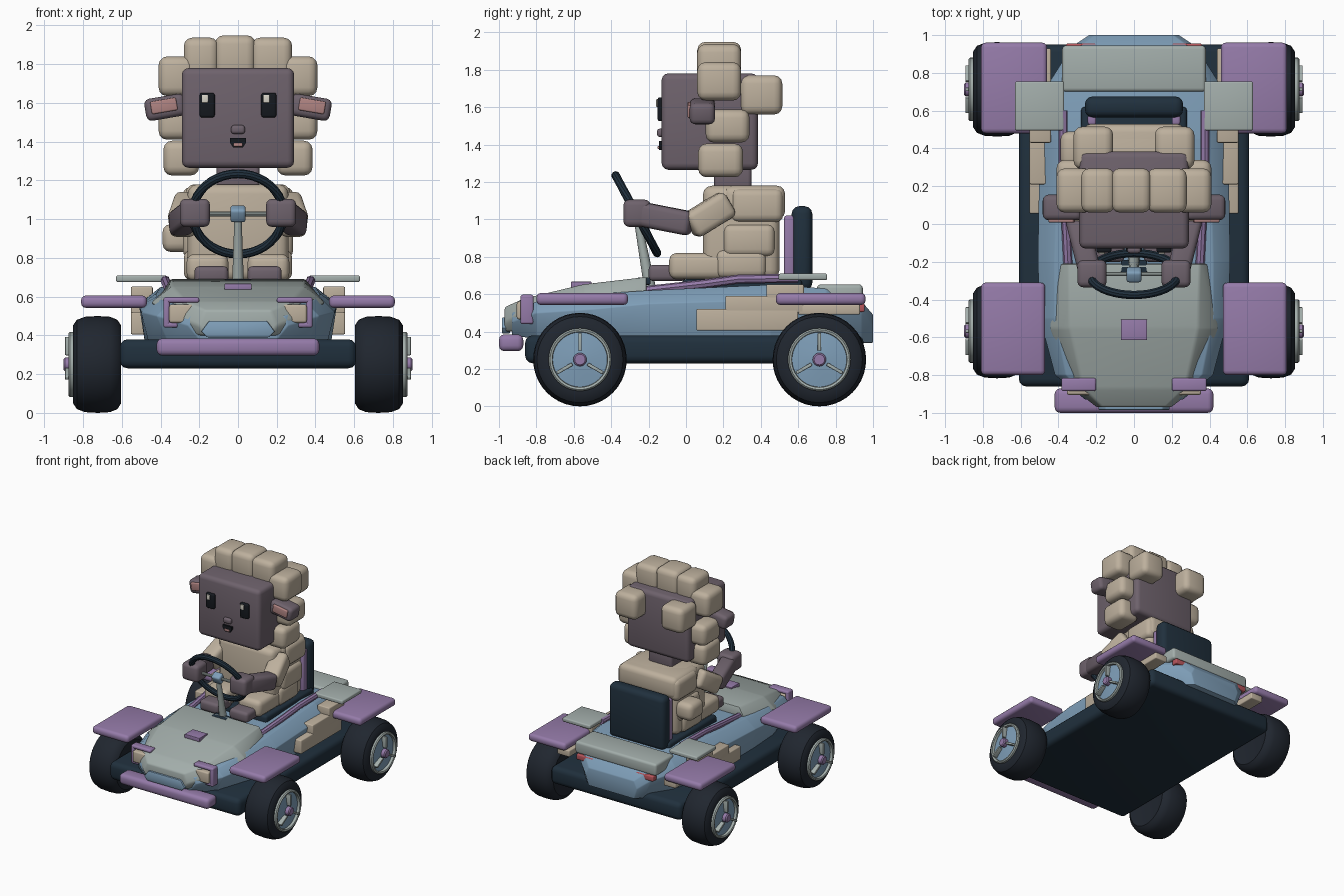
import bpy, bmesh, math
from mathutils import Matrix, Vector

if "Cube" in bpy.data.objects:
    bpy.data.objects.remove(bpy.data.objects["Cube"])


def color(name, hexa):
    rgb = [int(hexa[i:i + 2], 16) / 255 for i in (0, 2, 4)]
    m = bpy.data.materials.new(name)
    m.diffuse_color = [c / 12.92 if c < .04 else ((c + .055) / 1.055) ** 2.4 for c in rgb] + [1]
    m.use_nodes = True
    m.node_tree.nodes["Principled BSDF"].inputs["Base Color"].default_value = m.diffuse_color
    return m


NAVY, BLUE = color("navy", "20303d"), color("blue", "7f9fb9")
PURPLE, GRAY = color("purple", "957ba9"), color("gray", "a3aeab")
WOOL, SKIN = color("wool", "bdb09d"), color("skin", "6e626c")
PINK, RED, BLACK = color("pink", "b08482"), color("red", "b8565c"), color("black", "15191f")
TIRE, WHITE = color("tire", "20262f"), color("white", "d8d4c8")


def finish(name, bm, mat, matrix=None):
    bmesh.ops.remove_doubles(bm, verts=bm.verts, dist=1e-5)
    bmesh.ops.recalc_face_normals(bm, faces=bm.faces)
    me = bpy.data.meshes.new(name)
    bm.to_mesh(me)
    bm.free()
    me.polygons.foreach_set("use_smooth", [True] * len(me.polygons))
    me.set_sharp_from_angle(angle=math.radians(35))
    me.materials.append(mat)
    ob = bpy.data.objects.new(name, me)
    if matrix:
        ob.matrix_world = matrix
    bpy.context.collection.objects.link(ob)
    return ob


def block(name, size, mat, bev, matrix):
    bm = bmesh.new()
    bmesh.ops.create_cube(bm, size=1, matrix=Matrix.Diagonal((*size, 1)))
    if bev:
        bmesh.ops.bevel(bm, geom=bm.edges[:], offset=min(bev, min(size) * .48),
                        segments=3, profile=.5, affect='EDGES')
    return finish(name, bm, mat, matrix)


def box(name, x, y, z, mat, bev=.015, rot=Matrix()):
    mid = Vector([(a + b) / 2 for a, b in (x, y, z)])
    return block(name, [b - a for a, b in (x, y, z)], mat, bev, Matrix.Translation(mid) @ rot)


def pair(name, x, y, z, mat, bev=.015, tilt=0):
    for side, s in (("right", 1), ("left", -1)):
        box(f"{side}_{name}", sorted((s * x[0], s * x[1])), y, z, mat, bev,
            Matrix.Rotation(s * tilt, 4, 'Y'))


def limb(name, a, b, w, h, mat, bev):
    a, b = Vector(a), Vector(b)
    rot = (b - a).to_track_quat('Y', 'Z').to_matrix().to_4x4()
    block(name, (w, (b - a).length, h), mat, bev, Matrix.Translation((a + b) / 2) @ rot)


def skin_rings(name, rings, mat, closed=False, bev=0, matrix=None):
    bm = bmesh.new()
    vr = [[bm.verts.new(p) for p in r] for r in rings]
    n = len(vr[0])
    for i in range(len(vr) if closed else len(vr) - 1):
        a, b = vr[i], vr[(i + 1) % len(vr)]
        for j in range(n):
            bm.faces.new((a[j], a[(j + 1) % n], b[(j + 1) % n], b[j]))
    if not closed:
        bm.faces.new(vr[0])
        bm.faces.new(vr[-1])
    if bev:
        bmesh.ops.bevel(bm, geom=bm.edges[:], offset=bev, segments=2, profile=.5, affect='EDGES')
    return finish(name, bm, mat, matrix)


def shell(name, sections, mat, bev):
    # section: y, bottom half width, side half width, top half width, bottom z, side z, top z
    rings = [[(-b, y, z0), (b, y, z0), (w, y, zm), (t, y, z1), (-t, y, z1), (-w, y, zm)]
             for y, b, w, t, z0, zm, z1 in sections]
    skin_rings(name, rings, mat, bev=bev)


def lathe(name, profile, mat, s, y, z, n=40):
    # profile of (radius, x) spun around the wheel axle
    bm = bmesh.new()
    vs = [bm.verts.new((s * x, r, 0)) for r, x in profile]
    es = [bm.edges.new(p) for p in zip(vs, vs[1:])]
    bmesh.ops.spin(bm, geom=vs + es, cent=(0, 0, 0), axis=(1, 0, 0), angle=math.tau, steps=n)
    return finish(name, bm, mat, Matrix.Translation((0, y, z)))


def tube(name, pts, radii, mat, n=10, closed=False):
    pts = [Vector(p) for p in pts]
    rings, m = [], len(pts)
    for i, p in enumerate(pts):
        d = pts[(i + 1) % m] - pts[i - 1] if closed else pts[min(i + 1, m - 1)] - pts[max(i - 1, 0)]
        q = d.to_track_quat('Z', 'X')
        rings.append([p + q @ Vector((math.cos(t * math.tau / n), math.sin(t * math.tau / n), 0)) * radii[i]
                      for t in range(n)])
    return skin_rings(name, rings, mat, closed)


# chassis, body and hood
box("chassis", (-.61, .61), (-.86, .95), (.23, .38), NAVY, .04)
shell("body", [(-.93, .2, .26, .24, .38, .45, .5), (-.8, .36, .42, .36, .36, .5, .56),
               (-.5, .46, .5, .42, .36, .52, .6), (-.2, .48, .51, .42, .36, .55, .62),
               (.45, .48, .5, .4, .36, .57, .65), (.75, .4, .45, .38, .36, .54, .63),
               (.94, .27, .33, .29, .34, .5, .56), (1.0, .21, .24, .21, .34, .43, .49)], BLUE, .006)
shell("hood", [(-.97, .17, .2, .17, .4, .45, .53), (-.87, .27, .33, .27, .4, .5, .575),
               (-.55, .4, .45, .34, .5, .57, .652), (-.21, .36, .39, .35, .59, .62, .692)], GRAY, .012)
box("hood_emblem", (-.07, .07), (-.615, -.505), (.635, .667), PURPLE, .004)
shell("nose_panel", [(-.985, .16, .19, .15, .39, .42, .475), (-.94, .16, .19, .15, .39, .42, .475)], BLUE, .006)
box("front_bumper", (-.42, .42), (-1, -.87), (.295, .385), PURPLE, .03)
box("dash_edge", (-.07, .07), (-.26, -.19), (.65, .69), NAVY, .008)

# headlights with bracket frames, fenders, steps, rear lamps
pair("headlight", (.22, .355), (-.905, -.82), (.465, .56), WOOL, .012)
pair("headlight_frame_top", (.2, .385), (-.885, -.815), (.568, .597), PURPLE, .012)
pair("headlight_frame_side", (.352, .385), (-.885, -.815), (.44, .597), PURPLE, .012)
pair("headlight_frame_bottom", (.31, .385), (-.885, -.815), (.44, .47), PURPLE, .012)
pair("front_fender", (.47, .81), (-.8, -.31), (.542, .606), PURPLE, .025)
pair("rear_fender", (.46, .81), (.48, .96), (.542, .606), PURPLE, .025)
pair("rear_deck_panel", (.37, .63), (.495, .755), (.675, .71), GRAY, .01)
for i, (y0, y1, z0, z1) in enumerate([(.055, .6, .405, .52), (.21, .63, .5, .59),
                                      (.43, .63, .57, .652), (.6, .93, .49, .545)]):
    pair(f"side_step_{i}", (.44, .553), (y0, y1), (z0, z1), WOOL, .008)
box("rear_block", (-.38, .38), (.7, .945), (.55, .652), GRAY, .02)
pair("tail_light", (.2, .36), (.9, .955), (.505, .55), RED, .008)

# cockpit rails and seat
for s in (-1, 1):
    tube("cockpit_rail", [(s * .35, -.21, .62), (s * .365, .1, .655), (s * .375, .28, .68), (s * .375, .6, .685)],
         [.024] * 4, PURPLE, 8)
box("seat_base", (-.28, .28), (-.02, .62), (.58, .68), NAVY, .02)
box("seat_back", (-.26, .26), (.565, .675), (.62, 1.07), NAVY, .04)
pair("seat_post", (.2, .245), (.525, .58), (.66, 1.02), PURPLE, .012)

# wheels
for y in (-.567, .713):
    for s in (-1, 1):
        c = (s, y, .25)
        lathe("tire", [(0, .615), (.15, .612), (.2, .603), (.23, .622), (.246, .66), (.25, .725), (.246, .79),
                       (.23, .832), (.2, .852), (.165, .852), (.16, .83), (0, .83)], TIRE, *c)
        lathe("rim_disc", [(0, .865), (.05, .862), (.15, .85), (.15, .8)], BLUE, *c)
        lathe("rim_ring", [(.168, .82), (.168, .868), (.16, .876), (.148, .872), (.145, .84)], GRAY, *c)
        lathe("hub_cap", [(0, .9), (.028, .9), (.036, .892), (.036, .85)], PURPLE, *c, n=20)
        for k in range(3):
            m = Matrix.Translation((0, y, .25)) @ Matrix.Rotation(k * math.tau / 3, 4, 'X')
            block("wheel_spoke", (.05, .018, .095), GRAY, .004, m @ Matrix.Translation((s * .868, 0, .095)))

# steering wheel and column
hub = Vector((0, -.265, 1.027))
up = Vector((0, -.47, .88)).normalized()
circle = [math.tau * i / 40 for i in range(40)]
tube("steering_wheel", [hub + .235 * (math.cos(a) * Vector((1, 0, 0)) + math.sin(a) * up) for a in circle],
     [.023] * 40, NAVY, 10, True)
tube("steering_crossbar", [hub + Vector((-.23, 0, 0)), hub + Vector((.23, 0, 0))], [.012] * 2, GRAY)
tube("steering_column", [(0, -.19, .62), hub], [.032, .018], GRAY, 12)
box("steering_hub", (-.04, .04), (-.3, -.235), (.99, 1.065), BLUE, .015, Matrix.Rotation(.49, 4, 'X'))

# driver torso with wool lumps
box("torso", (-.26, .26), (.09, .5), (.68, 1.18), WOOL, .05)
box("upper_back_wool", (-.27, .27), (.2, .53), (1.0, 1.18), WOOL, .045)
pair("upper_side_wool", (.1, .285), (.24, .52), (.985, 1.165), WOOL, .04)
pair("middle_side_wool", (.1, .285), (.2, .475), (.8, .975), WOOL, .04)
pair("lower_side_wool", (.1, .28), (.16, .43), (.685, .84), WOOL, .04)
box("left_hip_wool", (-.39, -.23), (.3, .49), (.83, .975), WOOL, .045)
pair("thigh", (.05, .265), (-.09, .25), (.68, .82), WOOL, .04)
pair("foot", (.05, .225), (-.2, .0), (.67, .757), SKIN, .025)
box("neck", (-.11, .11), (.15, .35), (1.15, 1.3), SKIN, .02)
for s in (-1, 1):
    limb("upper_arm", (s * .25, .23, 1.09), (s * .295, .02, .96), .14, .15, WOOL, .035)
    limb("forearm", (s * .305, .03, .975), (s * .235, -.25, 1.03), .12, .13, SKIN, .03)
    box("hand", sorted((s * .145, s * .3)), (-.335, -.19), (.96, 1.105), SKIN, .03)

# head and face
box("head", (-.29, .29), (-.13, .385), (1.265, 1.78), SKIN, .035)
pair("ear", (.27, .48), (.02, .155), (1.52, 1.635), SKIN, .03, .17)
pair("inner_ear", (.315, .45), (.008, .04), (1.552, 1.618), PINK, .008, .17)
pair("eye", (.12, .198), (-.152, -.12), (1.525, 1.652), BLACK, .012)
for x in (-.187, .13):
    box("eye_glint", (x, x + .033), (-.16, -.14), (1.6, 1.642), WHITE, .005)
box("nose", (-.036, .036), (-.155, -.12), (1.44, 1.485), BLACK, .015).data.materials[0] = SKIN
skin_rings("mouth", [[(-.042, y, 1.42), (.042, y, 1.42), (.042, y, 1.395), (.025, y, 1.37),
                      (-.025, y, 1.37), (-.042, y, 1.395)] for y in (-.145, -.12)], BLACK)
box("tongue", (-.024, .024), (-.152, -.13), (1.375, 1.393), PINK, .006)

# wool on the head
for i, (x0, x1) in enumerate([(-.28, -.1), (-.12, .09), (.07, .28)]):
    box(f"top_wool_{i}", (x0, x1), (.06, .295), (1.72, 1.937 + (.012 if i == 1 else 0)), WOOL, .045)
pair("upper_head_wool", (.22, .41), (.06, .295), (1.635, 1.84), WOOL, .045)
pair("middle_head_wool", (.22, .41), (.105, .34), (1.41, 1.587), WOOL, .045)
pair("lower_head_wool", (.2, .385), (.065, .305), (1.225, 1.405), WOOL, .045)
pair("back_head_wool", (.11, .32), (.29, .515), (1.56, 1.77), WOOL, .045)
